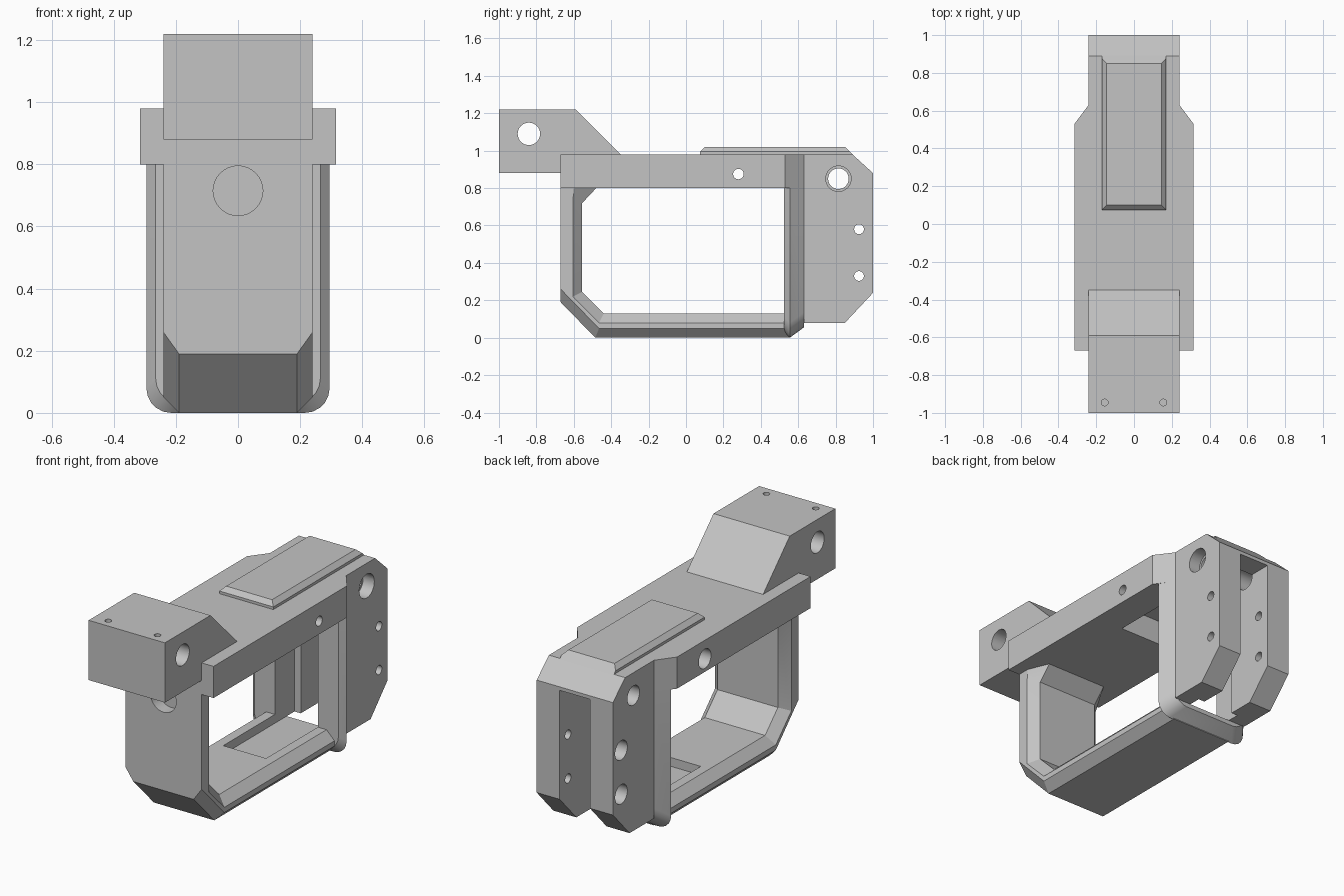
import bpy, bmesh, math
from mathutils import Vector

default = bpy.data.objects.get("Cube")
if default:
    bpy.data.objects.remove(default)

grey = bpy.data.materials.new("plain grey")
grey.use_nodes = True
grey.diffuse_color = (0.55, 0.55, 0.55, 1)
grey.node_tree.nodes["Principled BSDF"].inputs["Base Color"].default_value = (0.55, 0.55, 0.55, 1)


def loft(name, sections):
    """Solid through a list of matching closed loops, capped at both ends."""
    bm = bmesh.new()
    loops = [[bm.verts.new(p) for p in s] for s in sections]
    n = len(loops[0])
    for a, b in zip(loops, loops[1:]):
        for i in range(n):
            j = (i + 1) % n
            bm.faces.new((a[i], a[j], b[j], b[i]))
    bm.faces.new(loops[0][::-1])
    bm.faces.new(loops[-1])
    bmesh.ops.recalc_face_normals(bm, faces=bm.faces)
    mesh = bpy.data.meshes.new(name)
    bm.to_mesh(mesh)
    bm.free()
    ob = bpy.data.objects.new(name, mesh)
    bpy.context.collection.objects.link(ob)
    mesh.materials.append(grey)
    return ob


def side_profile(name, pts, half):
    """Extrude a (y, z) outline evenly across x."""
    return loft(name, [[(x, y, z) for y, z in pts] for x in (-half, half)])


def box(name, x, y0, y1, z0, z1):
    return side_profile(name, [(y0, z0), (y1, z0), (y1, z1), (y0, z1)], x)


def cylinder(start, end, radius, sides=32):
    a, b = Vector(start), Vector(end)
    turn = (b - a).to_track_quat("Z", "Y")
    ring = [turn @ Vector((radius * math.cos(math.tau * i / sides),
                           radius * math.sin(math.tau * i / sides), 0)) for i in range(sides)]
    return loft("cutter", [[a + p for p in ring], [b + p for p in ring]])


def cut(cutter, *targets):
    for ob in targets:
        mod = ob.modifiers.new("cut", "BOOLEAN")
        mod.operation = "DIFFERENCE"
        mod.solver = "EXACT"
        mod.object = cutter
        bpy.context.view_layer.objects.active = ob
        bpy.ops.object.modifier_apply(modifier=mod.name)
    bpy.data.objects.remove(cutter)


def cross_hole(ob, y, z, radius, bore=0, bore_from=0, bore_to=0):
    """Hole through the full width, with an optional wider bore on one side."""
    cut(cylinder((-0.5, y, z), (0.5, y, z), radius), ob)
    if bore:
        cut(cylinder((bore_from, y, z), (bore_to, y, z), bore), ob)


# Top plate, tapering toward the grip
plan = [(-0.315, -0.67), (0.315, -0.67), (0.315, 0.53), (0.24, 0.63), (-0.24, 0.63), (-0.315, 0.53)]
top_plate = loft("top_plate", [[(x, y, z) for x, y in plan] for z in (0.80, 0.98)])

# Front mounting block with sloped back
mount_block = side_profile("mount_block", [(-1, 0.88), (-0.4, 0.88), (-0.35, 0.98), (-0.59, 1.22), (-1, 1.22)], 0.24)

# Front column and floor: one bent strip with chamfered edges
core = [(-0.67, 0.8), (-0.67, 0.19), (-0.485, 0), (0.56, 0), (0.56, 0.13),
        (-0.44, 0.13), (-0.555, 0.245), (-0.555, 0.72), (-0.48, 0.8)]
rim = [(-0.67, 0.8), (-0.67, 0.26), (-0.465, 0.05), (0.56, 0.05), (0.56, 0.08),
       (-0.465, 0.08), (-0.605, 0.22), (-0.605, 0.72), (-0.6, 0.8)]
lower_frame = loft("lower_frame", [[(x, y, z) for y, z in pts] for x, pts in
                                   ((-0.24, rim), (-0.19, core), (0.19, core), (0.24, rim))])


# Rear pillar: rounded lower corners, bevelled front and back
def pillar_loop(y, inset):
    w, r, right = 0.295 - inset, 0.08, []
    for i in range(6):
        a = math.pi / 2 * i / 5
        right.append((w - r + r * math.cos(a), y, inset + r - r * math.sin(a)))
    right.insert(0, (w, y, 0.8))
    return right + [(-x, yy, z) for x, yy, z in reversed(right)]


rear_pillar = loft("rear_pillar", [pillar_loop(y, d) for y, d in ((0.525, 0.03), (0.555, 0), (0.63, 0.055))])

# Rear grip with chamfered corners
rear_grip = side_profile("rear_grip", [(0.63, 0.08), (0.85, 0.08), (1, 0.24), (1, 0.88), (0.89, 0.98), (0.63, 0.98)], 0.24)

# Raised rail with bevelled rim, its back end following the grip slope
def rail_loop(z, half, front, back):
    return [(-half, front, z), (half, front, z), (half, back, z), (-half, back, z)]


top_rail = loft("top_rail", [rail_loop(0.97, 0.17, 0.075, 0.9), rail_loop(0.995, 0.17, 0.075, 0.876),
                             rail_loop(1.02, 0.145, 0.1, 0.85)])

# Inner cavity and the slot between the two grip prongs
cut(box("cutter", 0.135, 0.06, 0.70, 0.08, 0.94), top_plate, lower_frame, rear_pillar, rear_grip)
cut(box("cutter", 0.095, 0.60, 1.2, -0.2, 0.86), rear_grip)

# Screw and pin holes
cross_hole(mount_block, -0.84, 1.09, 0.06)
cross_hole(top_plate, 0.28, 0.875, 0.028, 0.055, -0.5, -0.22)
cross_hole(rear_grip, 0.815, 0.85, 0.055, 0.068, 0.17, 0.5)
for z in (0.33, 0.58):
    cross_hole(rear_grip, 0.925, z, 0.026, 0.055, -0.5, -0.17)
for x in (-0.155, 0.155):
    cut(cylinder((x, -0.945, 1.12), (x, -0.945, 1.3), 0.018, 16), mount_block)
cut(cylinder((0, -0.8, 0.715), (0, -0.6, 0.715), 0.08), lower_frame)

# Crisp flat faces with smooth round holes
bpy.ops.object.select_all(action="DESELECT")
for ob in (top_plate, mount_block, lower_frame, rear_pillar, rear_grip, top_rail):
    ob.select_set(True)
bpy.context.view_layer.objects.active = top_plate
bpy.ops.object.shade_smooth_by_angle(angle=math.radians(25))
